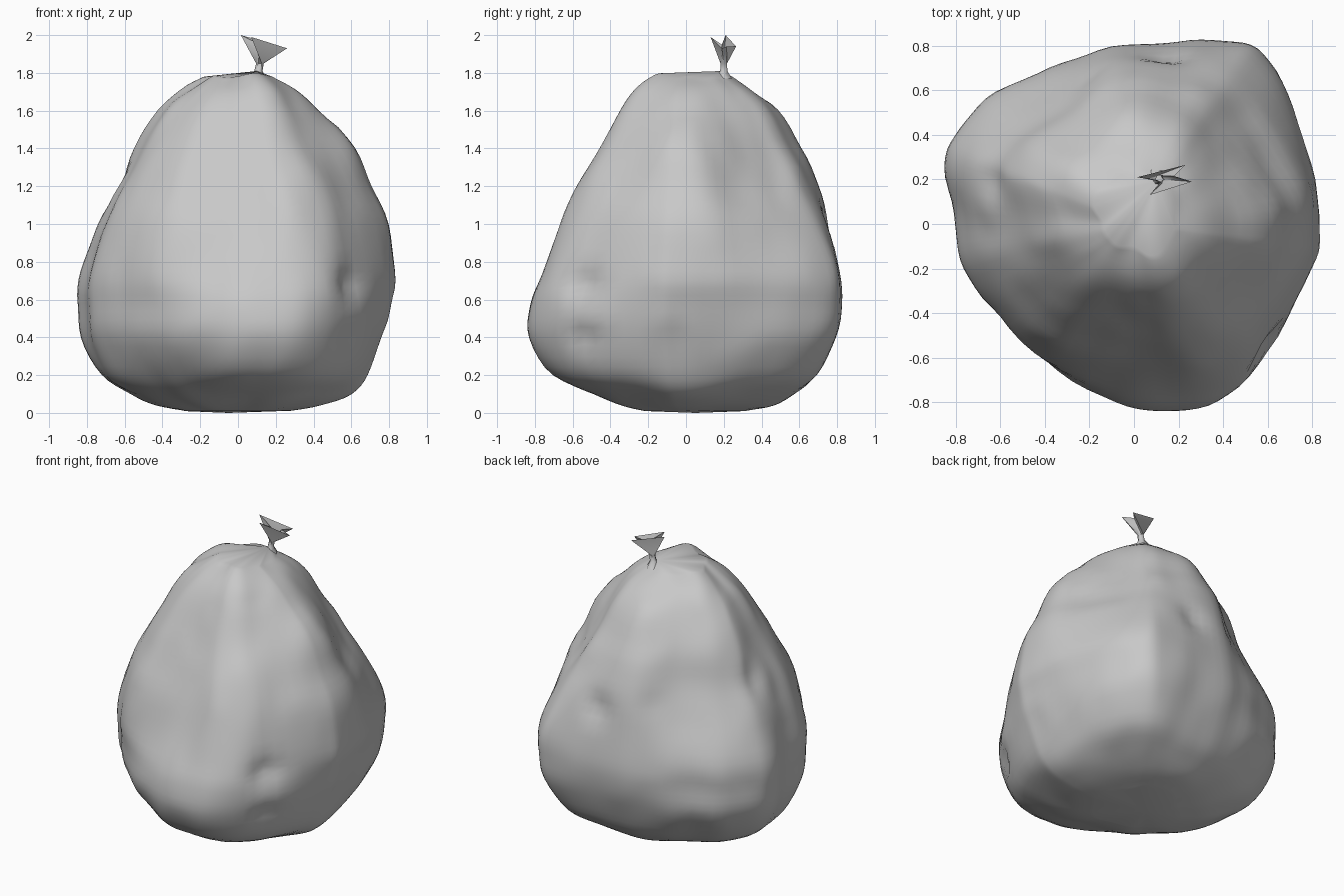
import bpy, bmesh, math
from mathutils import Vector, noise

cube = bpy.data.objects.get("Cube")
if cube:
    bpy.data.objects.remove(cube, do_unlink=True)

# One plain grey plastic
plastic = bpy.data.materials.new("grey_plastic")
plastic.use_nodes = True
colour = (0.58, 0.58, 0.58, 1)
plastic.diffuse_color = colour
plastic.node_tree.nodes["Principled BSDF"].inputs["Base Color"].default_value = colour


def catmull(a, b, c, d, t):
    """Smooth blend from b to c, component by component."""
    return tuple(
        q + t / 2 * ((r - p) + t * ((2 * p - 5 * q + 4 * r - s) + t * (3 * (q - r) + s - p)))
        for p, q, r, s in zip(a, b, c, d))


def refine(rows, steps, closed):
    """Fill in smooth rows between the given ones."""
    count = len(rows)
    pick = (lambda k: rows[k % count]) if closed else (
        lambda k: rows[min(max(k, 0), count - 1)])
    result = []
    for k in range(count if closed else count - 1):
        around = [pick(k + offset) for offset in (-1, 0, 1, 2)]
        result += [catmull(*around, step / steps) for step in range(steps)]
    return result if closed else result + [rows[-1]]


def make_object(name, bm, angle):
    bmesh.ops.recalc_face_normals(bm, faces=bm.faces)
    mesh = bpy.data.meshes.new(name)
    bm.to_mesh(mesh)
    bm.free()
    mesh.materials.append(plastic)
    obj = bpy.data.objects.new(name, mesh)
    bpy.context.collection.objects.link(obj)
    bpy.ops.object.select_all(action='DESELECT')
    obj.select_set(True)
    bpy.context.view_layer.objects.active = obj
    bpy.ops.object.shade_smooth_by_angle(angle=math.radians(angle))


def bridge(bm, lower, upper):
    count = len(lower)
    for k in range(count):
        n = (k + 1) % count
        bm.faces.new((lower[k], lower[n], upper[n], upper[k]))


# Rounded triangular plan at the fullest part of the sack
plan = [(.835, -.05), (.81, .2), (.72, .53), (.58, .76), (.43, .83),
        (.2, .815), (-.1, .79), (-.37, .69), (-.65, .55), (-.8, .39),
        (-.84, .25), (-.8, 0), (-.76, -.2), (-.6, -.42), (-.4, -.62),
        (-.08, -.8), (.15, -.835), (.38, -.8), (.61, -.58), (.8, -.2)]

# Height, then the reach in eight directions, turning from the left to the back
levels = [(.01, .28, .25, .32, .25, .28, .2, .2, .25),
          (.04, .44, .42, .48, .42, .44, .32, .3, .4),
          (.1, .6, .6, .59, .58, .57, .45, .45, .55),
          (.2, .69, .78, .7, .72, .73, .57, .7, .72),
          (.4, .76, .91, .79, .85, .82, .7, .83, .82),
          (.58, .81, .94, .83, .86, .84, .72, .82, .84),
          (.75, .835, .93, .82, .85, .83, .72, .74, .81),
          (1, .8, .81, .78, .73, .74, .67, .63, .74),
          (1.2, .71, .67, .73, .64, .65, .57, .53, .65),
          (1.4, .62, .55, .63, .58, .53, .45, .43, .52),
          (1.6, .43, .43, .5, .46, .4, .32, .32, .39),
          (1.71, .3, .34, .35, .36, .26, .22, .23, .3),
          (1.78, .18, .24, .25, .22, .14, .12, .1, .17)]
eighth = math.tau / 8
fullest = [max(x * math.cos(k * eighth) + y * math.sin(k * eighth) for x, y in plan)
           for k in range(8)]

# Pinches and bulges: place, radius, push
lumps = [((.58, -.55, .67), .08, -.06), ((.58, -.55, .4), .07, -.04),
         ((-.66, .2, 1.2), .1, -.03), ((-.25, .72, 1.1), .08, -.03),
         ((.15, .74, 1), .09, -.04), ((.1, -.14, 1.72), .09, .02)]
heart = Vector((.05, .05, .8))


def crumple(point):
    """Push a point along its outward direction to make folds."""
    out = (point - heart).normalized()
    push = sum(depth * math.exp(-((point - Vector(place)).length / radius) ** 2)
               for place, radius, depth in lumps)
    push += .012 * noise.noise(Vector((point.x * 6, point.y * 6, point.z * 1.6)))
    push += .015 * (.2 - abs(noise.noise(point * 3.2 + heart)))
    moved = point + out * push * min(1, .2 + point.z * 2)
    moved.z = max(moved.z, 0)
    return moved


def shrink(x, y, ratios):
    """Scale a plan point by the ratio for its direction."""
    turn = math.atan2(y, x) % math.tau / eighth
    k = int(turn) % 8
    blend = (1 - math.cos(math.pi * (turn % 1))) / 2
    return ratios[k] * (1 - blend) + ratios[(k + 1) % 8] * blend


# Sack body, lofted through the levels
bm = bmesh.new()
outline = refine(plan, 5, True)
rings = []
for z, *reach in refine(levels, 4, False):
    ratios = [part / whole for part, whole in zip(reach, fullest)]
    ring = []
    for x, y in outline:
        scale = shrink(x, y, ratios)
        ring.append(bm.verts.new(crumple(Vector((x * scale, y * scale, z)))))
    rings.append(ring)
for lower, upper in zip(rings, rings[1:]):
    bridge(bm, lower, upper)

# Closed underside and gathered crown
for ring, centre in ((rings[0], (-.05, .05, 0)), (rings[-1], (.1, .19, 1.81))):
    tip = bm.verts.new(centre)
    for k, vert in enumerate(ring):
        bm.faces.new((vert, ring[(k + 1) % len(ring)], tip))
make_object("sack_body", bm, 50)

# Tied neck flaring into a folded tail
rim = [(.26, .19, 1.93), (.18, .215, 1.94), (.23, .265, 1.94),
       (.015, .21, 2), (.12, .19, 1.95), (.07, .13, 1.99)]
bm = bmesh.new()
neck = []
for radius, z in ((.05, 1.77), (.022, 1.81), (.02, 1.85)):
    neck.append([bm.verts.new((.1 + (z - 1.77) / 5 + radius * math.cos(k * math.tau / 6),
                               .2 + radius * math.sin(k * math.tau / 6), z))
                 for k in range(6)])
neck.append([bm.verts.new(point) for point in rim])
for lower, upper in zip(neck, neck[1:]):
    bridge(bm, lower, upper)
make_object("tied_tail", bm, 60)
